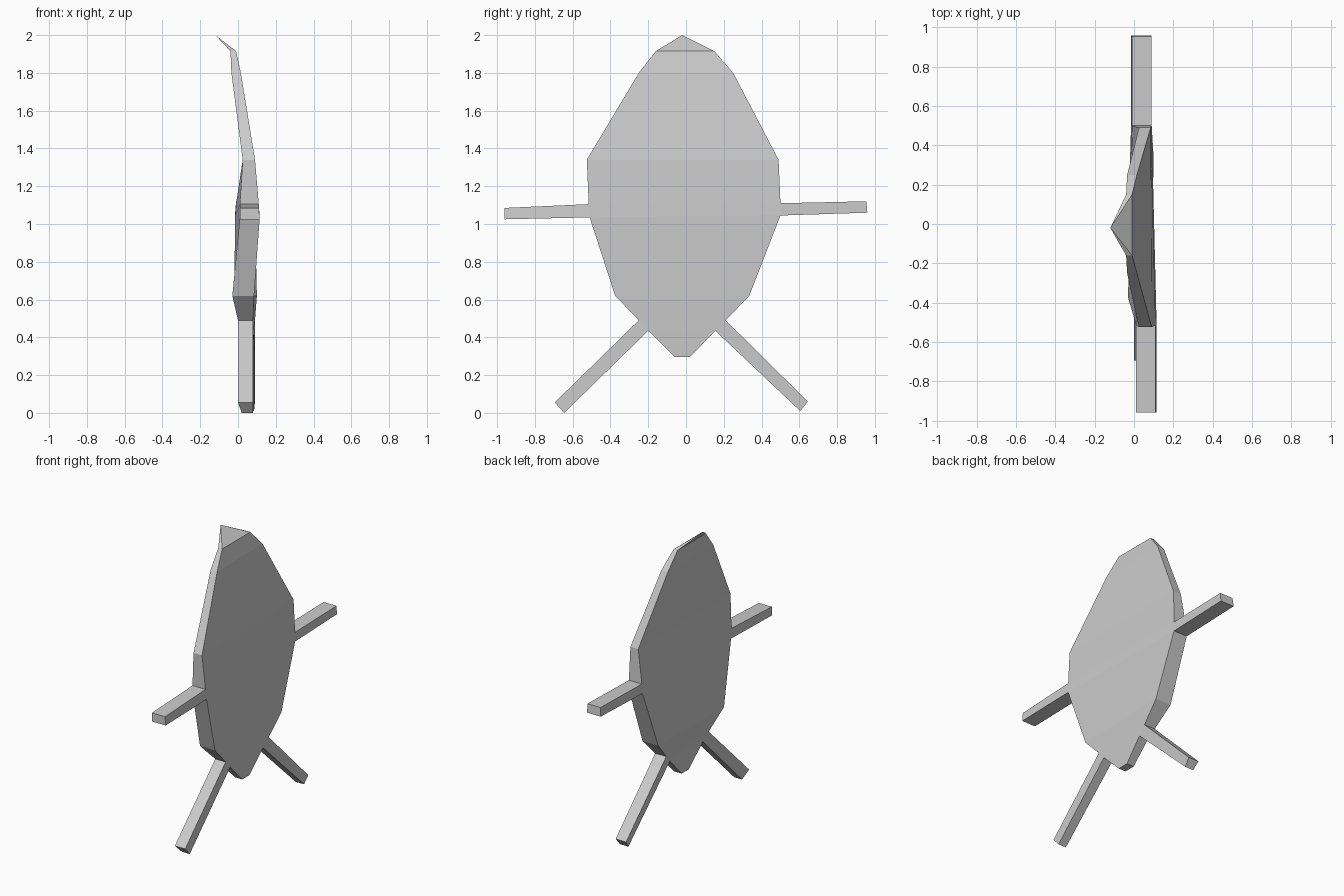
import bpy
import bmesh

if "Cube" in bpy.data.objects:
    bpy.data.objects.remove(bpy.data.objects["Cube"])

grey = bpy.data.materials.new("plain grey")
grey.diffuse_color = (0.6, 0.6, 0.6, 1)
grey.use_nodes = True
grey.node_tree.nodes["Principled BSDF"].inputs["Base Color"].default_value = grey.diffuse_color


def finish(name, bm):
    bmesh.ops.recalc_face_normals(bm, faces=bm.faces)
    mesh = bpy.data.meshes.new(name)
    bm.to_mesh(mesh)
    bm.free()
    mesh.materials.append(grey)
    bpy.context.collection.objects.link(bpy.data.objects.new(name, mesh))


# Body cross-sections, bottom to top; each side is (y, z, x_back, x_front)
near = [(-0.06, 0.295, 0.02, 0.075), (-0.20, 0.435, 0.01, 0.08),
        (-0.25, 0.49, 0.0, 0.08), (-0.375, 0.62, -0.03, 0.085),
        (-0.51, 1.035, 0.01, 0.115), (-0.515, 1.105, 0.01, 0.11),
        (-0.525, 1.34, 0.025, 0.09), (-0.25, 1.80, -0.035, 0.015),
        (-0.16, 1.915, -0.04, -0.01)]
far = [(0.02, 0.295, 0.02, 0.075), (0.155, 0.435, 0.015, 0.085),
       (0.21, 0.49, 0.005, 0.09), (0.335, 0.62, -0.02, 0.10),
       (0.50, 1.045, -0.015, 0.09), (0.50, 1.11, -0.01, 0.09),
       (0.49, 1.34, 0.025, 0.085), (0.25, 1.80, -0.035, 0.015),
       (0.15, 1.915, -0.04, -0.01)]
LEG, ARM = 1, 4  # sections where the limbs leave the rim

# Body: bent oval slab closed by a pointed, curled tip
bm = bmesh.new()
rings = []
for (yn, zn, bn, fn), (yf, zf, bf, ff) in zip(near, far):
    rings.append([bm.verts.new(c) for c in
                  ((bn, yn, zn), (fn, yn, zn), (ff, yf, zf), (bf, yf, zf))])
bm.faces.new(rings[0])
for i, (low, high) in enumerate(zip(rings, rings[1:])):
    for k in range(4):
        if k % 2 == 0 and i in (LEG, ARM):
            continue  # the limb roots fill these openings
        n = (k + 1) % 4
        bm.faces.new((low[k], low[n], high[n], high[k]))
tip = bm.verts.new((-0.12, -0.02, 2.0))
for k in range(4):
    bm.faces.new((rings[-1][k], rings[-1][(k + 1) % 4], tip))
finish("body", bm)


# Limbs: square bars running from the rim opening to a free end
def limb(name, side, section, low_end, high_end):
    bm = bmesh.new()
    loops = []
    for pair in ((side[section], side[section + 1]), (low_end, high_end)):
        (y0, z0, b0, f0), (y1, z1, b1, f1) = pair
        loops.append([bm.verts.new(c) for c in
                      ((b0, y0, z0), (f0, y0, z0), (f1, y1, z1), (b1, y1, z1))])
    root, end = loops
    bm.faces.new(end)
    for k in range(4):
        n = (k + 1) % 4
        bm.faces.new((root[k], root[n], end[n], end[k]))
    finish(name, bm)


limb("near_arm", near, ARM, (-0.96, 1.025, 0.01, 0.115), (-0.96, 1.085, 0.01, 0.11))
limb("far_arm", far, ARM, (0.96, 1.06, -0.015, 0.09), (0.955, 1.12, -0.01, 0.09))
limb("near_leg", near, LEG, (-0.645, 0.0, 0.02, 0.08), (-0.695, 0.055, 0.0, 0.08))
limb("far_leg", far, LEG, (0.605, 0.01, 0.02, 0.085), (0.645, 0.06, 0.01, 0.09))
